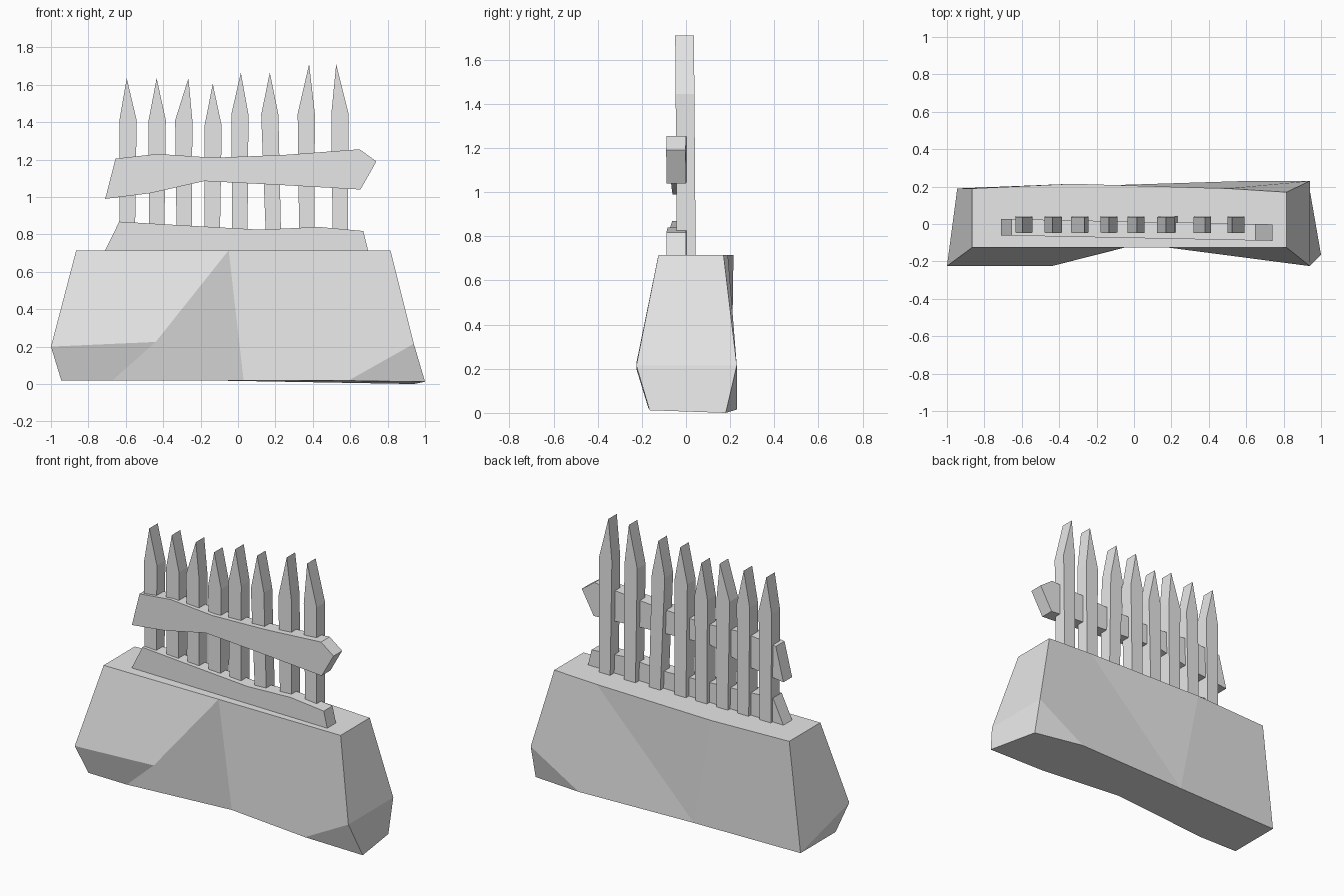
import bpy
import bmesh

cube = bpy.data.objects.get("Cube")
if cube:
    bpy.data.objects.remove(cube, do_unlink=True)

grey = bpy.data.materials.new("light grey")
grey.use_nodes = True
grey.diffuse_color = (0.8, 0.8, 0.8, 1)
grey.node_tree.nodes["Principled BSDF"].inputs["Base Color"].default_value = grey.diffuse_color


def make_object(name, bm):
    """Turn a bmesh into a flat shaded grey object."""
    bmesh.ops.recalc_face_normals(bm, faces=bm.faces)
    mesh = bpy.data.meshes.new(name)
    bm.to_mesh(mesh)
    bm.free()
    mesh.materials.append(grey)
    obj = bpy.data.objects.new(name, mesh)
    bpy.context.collection.objects.link(obj)
    return obj


def extrude_outline(name, outline, front, depth):
    """Extrude an x-z outline along y; front(x, z) gives the front surface."""
    bm = bmesh.new()
    verts = [bm.verts.new((x, front(x, z), z)) for x, z in outline]
    face = bm.faces.new(verts)
    back = bmesh.ops.extrude_face_region(bm, geom=[face], use_keep_orig=True)
    moved = [v for v in back["geom"] if isinstance(v, bmesh.types.BMVert)]
    bmesh.ops.translate(bm, verts=moved, vec=(0, depth, 0))
    return make_object(name, bm)


# Rough stone base: named corner points joined into facets
TOP = 0.715
corners = {
    "top_front_west": (-0.865, -0.125, TOP),
    "top_front_mid": (-0.05, -0.125, TOP),
    "top_front_east": (0.815, -0.125, TOP),
    "top_back_east": (0.815, 0.17, TOP),
    "top_back_a": (0.5, 0.19, TOP),
    "top_back_b": (-0.33, 0.215, TOP),
    "top_back_west": (-0.865, 0.19, TOP),
    "waist_west": (-1, -0.225, 0.2),
    "waist_front": (-0.44, -0.225, 0.225),
    "waist_front_east": (0.94, -0.225, 0.215),
    "waist_back_east": (0.94, 0.23, 0.215),
    "low_front_west": (-0.945, -0.165, 0.02),
    "low_front_a": (-0.67, -0.17, 0.02),
    "low_front_b": (0.03, -0.106, 0.02),
    "low_front_c": (0.59, -0.165, 0.018),
    "low_front_east": (1, -0.165, 0.012),
    "low_back_east": (0.94, 0.18, 0),
    "low_back_a": (0.6, 0.23, 0.015),
    "low_back_b": (-0.2, 0.205, 0.02),
    "low_back_west": (-0.945, 0.19, 0.02),
}
facets = [
    # top and underside
    [k for k in corners if k.startswith("top")],
    [k for k in corners if k.startswith("low")],
    # front
    ["top_front_west", "top_front_mid", "waist_front", "waist_west"],
    ["waist_west", "waist_front", "low_front_a", "low_front_west"],
    ["top_front_mid", "low_front_b", "low_front_a", "waist_front"],
    ["top_front_mid", "top_front_east", "waist_front_east", "low_front_c", "low_front_b"],
    ["waist_front_east", "low_front_east", "low_front_c"],
    # ends
    ["top_front_east", "top_back_east", "waist_back_east", "waist_front_east"],
    ["waist_front_east", "waist_back_east", "low_back_east", "low_front_east"],
    ["top_front_west", "waist_west", "low_back_west", "top_back_west"],
    ["waist_west", "low_front_west", "low_back_west"],
    # back
    ["waist_back_east", "low_back_a", "low_back_east"],
    ["top_back_east", "top_back_a", "low_back_b", "low_back_a", "waist_back_east"],
    ["top_back_a", "top_back_b", "low_back_b"],
    ["top_back_b", "top_back_west", "low_back_west", "low_back_b"],
]
bm = bmesh.new()
points = {name: bm.verts.new(co) for name, co in corners.items()}
for facet in facets:
    bm.faces.new([points[name] for name in facet])
make_object("stone_base", bm)

# Pickets: foot centre, shoulder centre, tip x, tip height
pickets = [
    (-0.592, -0.588, -0.595, 1.635),
    (-0.435, -0.432, -0.435, 1.635),
    (-0.287, -0.29, -0.265, 1.635),
    (-0.138, -0.133, -0.135, 1.605),
    (0.01, 0.01, 0.015, 1.665),
    (0.192, 0.17, 0.17, 1.665),
    (0.368, 0.365, 0.38, 1.71),
    (0.547, 0.545, 0.525, 1.71),
]
for number, (foot, shoulder, tip, height) in enumerate(pickets, 1):
    neck = height - 0.225 if tip < 0.3 else height - 0.265
    outline = [
        (foot - 0.04, TOP - 0.01), (foot + 0.04, TOP - 0.01),
        (shoulder + 0.046, neck), (tip, height), (shoulder - 0.046, neck),
    ]
    extrude_outline(f"picket_{number}", outline,
                    lambda x, z: -0.045 - 0.008 * (z - 1.2), 0.085)


# Warped rails, slightly skewed across the pickets
def rail_front(x, z):
    return -0.075 - 0.02 * x


extrude_outline("upper_rail", [
    (-0.71, 0.99), (-0.47, 1.02), (-0.18, 1.085), (0.21, 1.065),
    (0.655, 1.04), (0.74, 1.19), (0.65, 1.255), (0.25, 1.225),
    (-0.13, 1.21), (-0.43, 1.23), (-0.655, 1.205),
], rail_front, 0.088)
extrude_outline("lower_rail", [
    (-0.71, TOP), (0.695, TOP), (0.67, 0.818), (0.43, 0.84),
    (0.12, 0.825), (-0.36, 0.852), (-0.635, 0.868),
], rail_front, 0.088)
